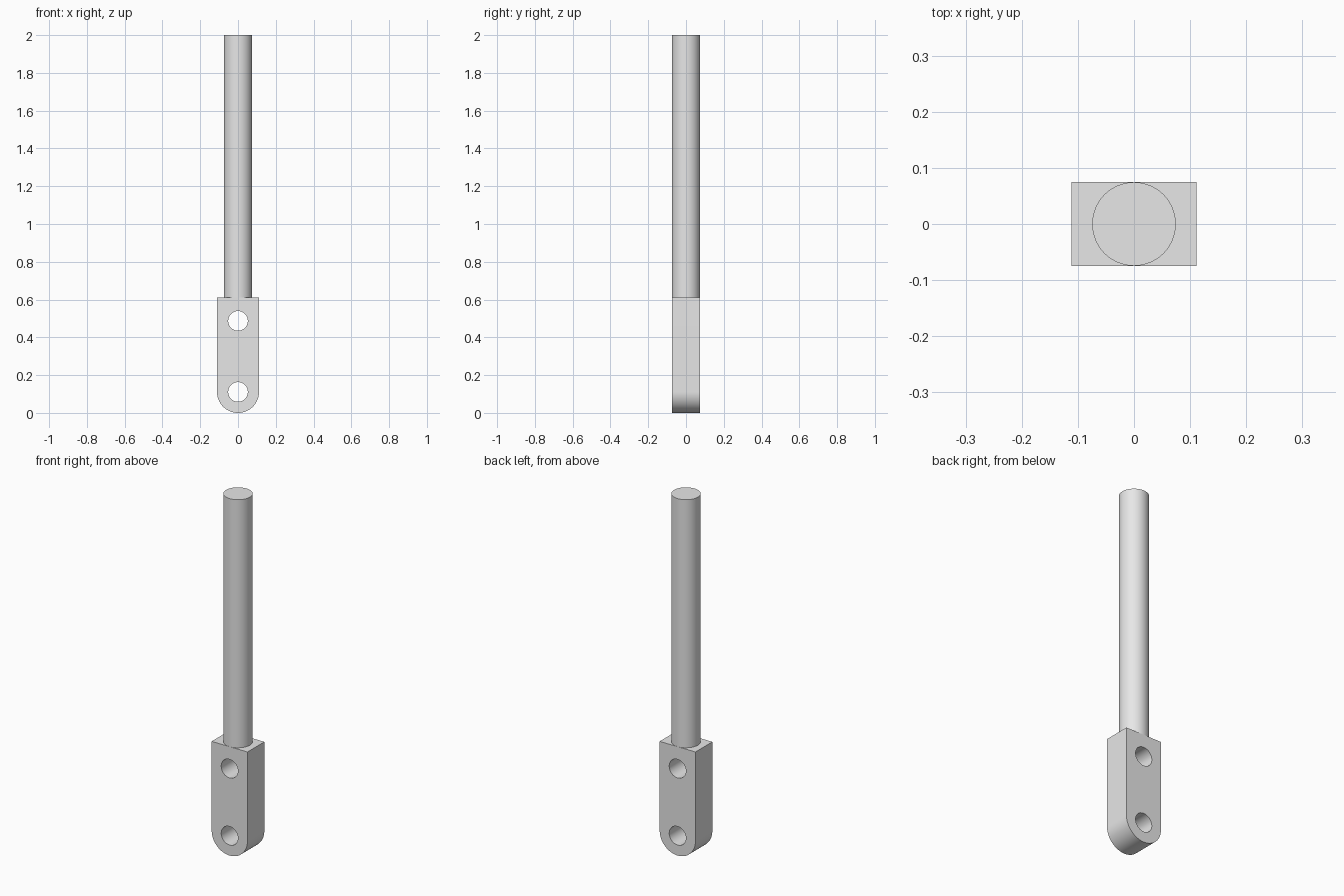
import bpy, bmesh, math
from mathutils import Matrix, Vector

cube = bpy.data.objects.get("Cube")
if cube:
    bpy.data.objects.remove(cube, do_unlink=True)

HALF_W, HALF_D = 0.111, 0.0745     # block half width and half depth
BLOCK_TOP, ROD_TOP = 0.61, 2.0
HOLE_R = 0.052
HOLE_HEIGHTS = (HALF_W, 0.487)

steel = bpy.data.materials.new("grey steel")
steel.use_nodes = True
colour = (0.8, 0.8, 0.8, 1)
steel.diffuse_color = colour
steel.node_tree.nodes["Principled BSDF"].inputs["Base Color"].default_value = colour


def add_object(name, bm):
    bmesh.ops.recalc_face_normals(bm, faces=bm.faces)
    mesh = bpy.data.meshes.new(name)
    bm.to_mesh(mesh)
    bm.free()
    mesh.materials.append(steel)
    obj = bpy.data.objects.new(name, mesh)
    bpy.context.collection.objects.link(obj)
    return obj


def add_cylinder(name, radius, length, matrix):
    bm = bmesh.new()
    bmesh.ops.create_cone(bm, cap_ends=True, segments=64, radius1=radius,
                          radius2=radius, depth=length, matrix=matrix)
    return add_object(name, bm)


def activate(obj):
    bpy.ops.object.select_all(action='DESELECT')
    obj.select_set(True)
    bpy.context.view_layer.objects.active = obj


# Block: square top, half-round bottom, extruded front to back
bm = bmesh.new()
steps = 48
outline = [(HALF_W, BLOCK_TOP), (-HALF_W, BLOCK_TOP)]
for i in range(steps + 1):
    a = math.pi * (1 + i / steps)
    outline.append((HALF_W * math.cos(a), HALF_W + HALF_W * math.sin(a)))
face = bm.faces.new([bm.verts.new((x, -HALF_D, z)) for x, z in outline])
ext = bmesh.ops.extrude_face_region(bm, geom=[face])
verts = [g for g in ext["geom"] if isinstance(g, bmesh.types.BMVert)]
bmesh.ops.translate(bm, verts=verts, vec=Vector((0, 2 * HALF_D, 0)))
block = add_object("clevis_block", bm)

# Two through holes, bored front to back
for z in HOLE_HEIGHTS:
    turn = Matrix.Translation((0, 0, z)) @ Matrix.Rotation(math.pi / 2, 4, 'X')
    cutter = add_cylinder("hole_cutter", HOLE_R, 4 * HALF_D, turn)
    cutter.hide_render = True
    bore = block.modifiers.new("bore", 'BOOLEAN')
    bore.operation = 'DIFFERENCE'
    bore.solver = 'EXACT'
    bore.object = cutter
    activate(block)
    bpy.ops.object.modifier_apply(modifier=bore.name)
    bpy.data.objects.remove(cutter, do_unlink=True)

# Round rod standing on the block
rod = add_cylinder("rod", HALF_D, ROD_TOP - BLOCK_TOP,
                   Matrix.Translation((0, 0, (ROD_TOP + BLOCK_TOP) / 2)))

for part in (block, rod):
    activate(part)
    bpy.ops.object.shade_smooth_by_angle(angle=math.radians(30))
